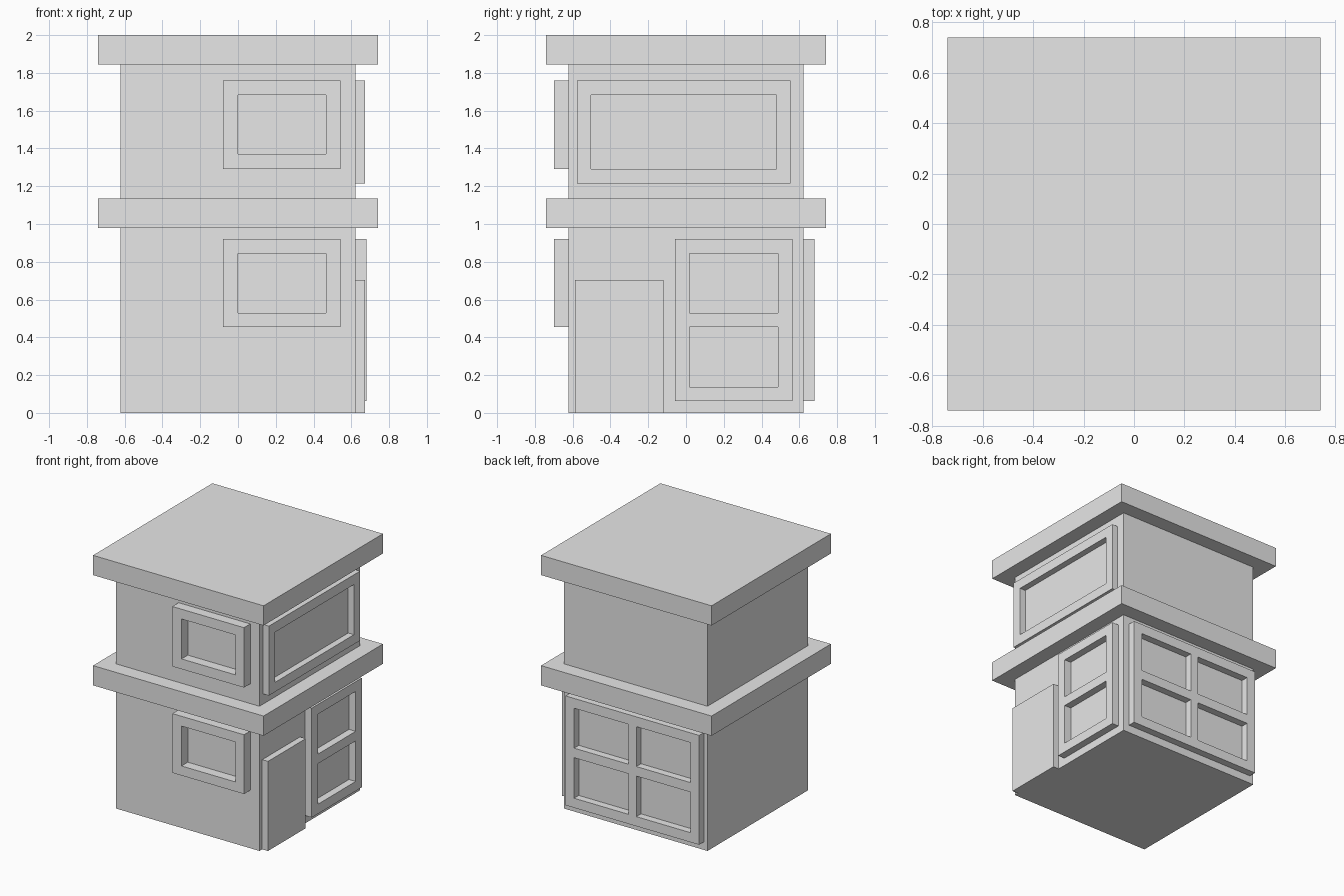
import bpy
import bmesh

cube = bpy.data.objects.get("Cube")
if cube:
    bpy.data.objects.remove(cube, do_unlink=True)

grey = bpy.data.materials.new("light grey")
grey.use_nodes = True
grey.diffuse_color = (0.8, 0.8, 0.8, 1)
grey.node_tree.nodes["Principled BSDF"].inputs["Base Color"].default_value = (0.8, 0.8, 0.8, 1)

WALL = 0.622   # half width of the walls
EAVE = 0.74    # half width of the overhanging slabs
EMBED = 0.02   # how far attached parts sink into the wall

# Map (along wall, height, distance out) to world space for each side
SIDES = {
    "front": lambda u, v, d: (u, -d, v),
    "back": lambda u, v, d: (u, d, v),
    "left": lambda u, v, d: (d, u, v),
}


def finish(name, bm):
    bmesh.ops.recalc_face_normals(bm, faces=bm.faces[:])
    mesh = bpy.data.meshes.new(name)
    bm.to_mesh(mesh)
    bm.free()
    mesh.materials.append(grey)
    obj = bpy.data.objects.new(name, mesh)
    bpy.context.collection.objects.link(obj)


def block(name, half, z0, z1):
    bm = bmesh.new()
    bmesh.ops.create_cube(bm, size=1)
    bmesh.ops.scale(bm, vec=(2 * half, 2 * half, z1 - z0), verts=bm.verts)
    bmesh.ops.translate(bm, vec=(0, 0, (z0 + z1) / 2), verts=bm.verts)
    finish(name, bm)


def panel(name, side, us, vs, out):
    """Grid of cells thickened off the wall; odd cells both ways are openings."""
    place = SIDES[side]
    bm = bmesh.new()
    grid = [[bm.verts.new(place(u, v, WALL - EMBED)) for v in vs] for u in us]
    for i in range(len(us) - 1):
        for j in range(len(vs) - 1):
            if i % 2 and j % 2:
                continue
            bm.faces.new((grid[i][j], grid[i + 1][j], grid[i + 1][j + 1], grid[i][j + 1]))
    region = bmesh.ops.extrude_face_region(bm, geom=bm.faces[:], use_keep_orig=True)
    moved = [g for g in region["geom"] if isinstance(g, bmesh.types.BMVert)]
    bmesh.ops.translate(bm, vec=place(0, 0, out - WALL + EMBED), verts=moved)
    finish(name, bm)


# Walls and overhanging slabs
block("walls", WALL, 0, 1.9)
block("floor_slab", EAVE, 0.98, 1.135)
block("roof_slab", EAVE, 1.845, 2.0)

# Front windows, one per storey
front_us = (-0.08, 0.0, 0.467, 0.542)
panel("front_lower_window", "front", front_us, (0.455, 0.53, 0.843, 0.92), 0.70)
panel("front_upper_window", "front", front_us, (1.29, 1.37, 1.683, 1.76), 0.70)

# Left side: wide upper window, tall two-pane window and door
panel("side_upper_window", "left", (-0.577, -0.502, 0.478, 0.553), (1.215, 1.29, 1.683, 1.76), 0.672)
tall_vs = (0.062, 0.137, 0.455, 0.53, 0.843, 0.92)
panel("side_lower_window", "left", (-0.057, 0.018, 0.488, 0.563), tall_vs, 0.68)
panel("door", "left", (-0.588, -0.12), (0, 0.703), 0.672)

# Back: four-pane window
panel("back_window", "back", (-0.59, -0.515, -0.045, 0.025, 0.495, 0.57), tall_vs, 0.68)
